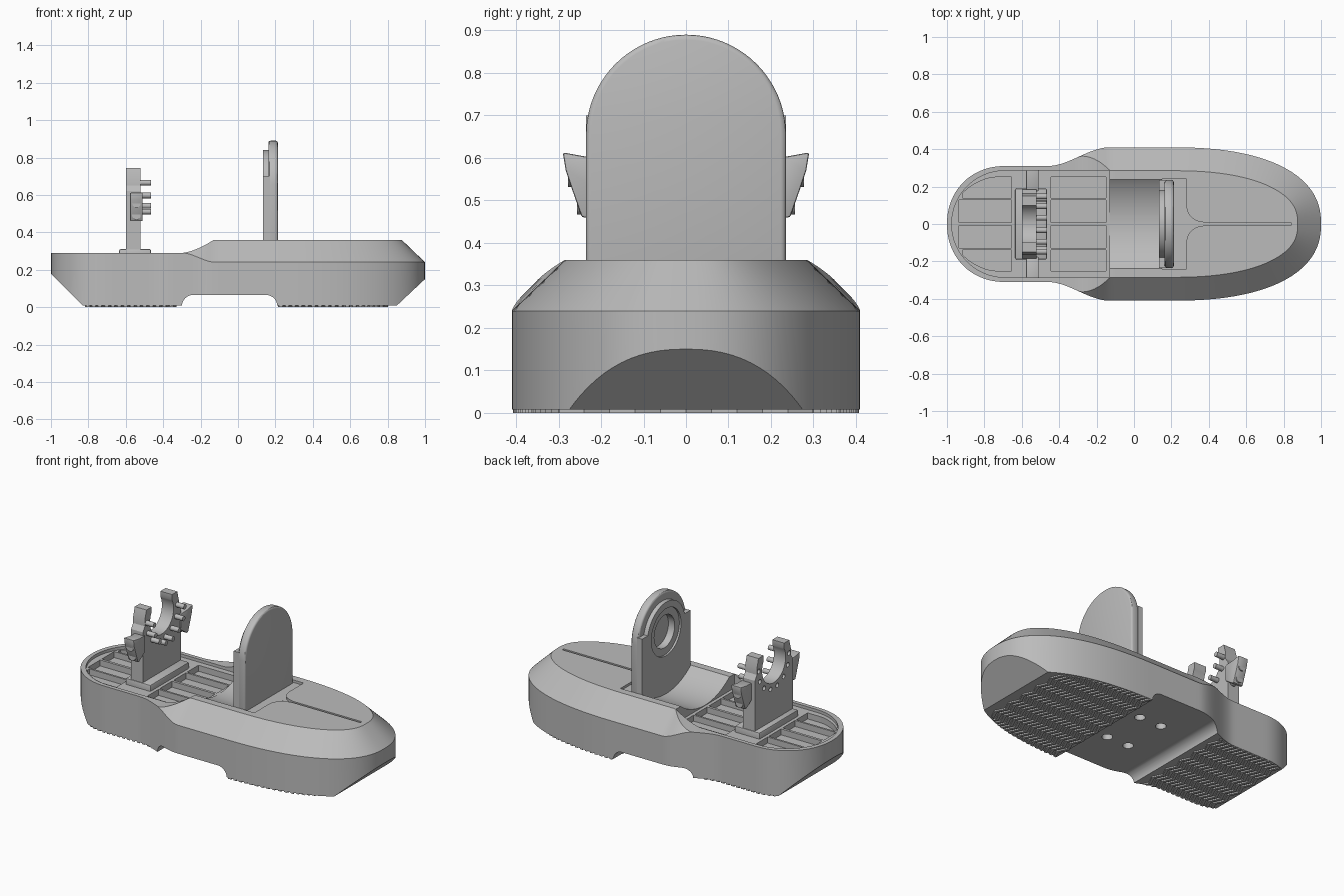
import bpy, bmesh
from math import sin, cos, pi, radians

if "Cube" in bpy.data.objects:
    bpy.data.objects.remove(bpy.data.objects["Cube"], do_unlink=True)

grey = bpy.data.materials.new("plain grey")
grey.use_nodes = True
grey.diffuse_color = (0.5, 0.5, 0.5, 1)
grey.node_tree.nodes["Principled BSDF"].inputs["Base Color"].default_value = (0.5, 0.5, 0.5, 1)


def finish(name, bm):
    bmesh.ops.recalc_face_normals(bm, faces=bm.faces)
    mesh = bpy.data.meshes.new(name)
    bm.to_mesh(mesh)
    bm.free()
    mesh.materials.append(grey)
    obj = bpy.data.objects.new(name, mesh)
    bpy.context.collection.objects.link(obj)
    return obj


def activate(obj):
    bpy.ops.object.select_all(action='DESELECT')
    obj.select_set(True)
    bpy.context.view_layer.objects.active = obj


def prism(name, pts, axis, lo, hi):
    """Extrude a 2D outline along x (y,z points), y (x,z points) or z (x,y points)."""
    place = {'x': lambda u, v, w: (w, u, v), 'y': lambda u, v, w: (u, w, v),
             'z': lambda u, v, w: (u, v, w)}[axis]
    bm = bmesh.new()
    a, b = [[bm.verts.new(place(u, v, w)) for u, v in pts] for w in (lo, hi)]
    bm.faces.new(a)
    bm.faces.new(b)
    for i in range(len(pts)):
        j = (i + 1) % len(pts)
        bm.faces.new((a[i], a[j], b[j], b[i]))
    return finish(name, bm)


def arc(u, v, r, start, end, n=24):
    return [(u + r * cos(radians(start + (end - start) * i / n)),
             v + r * sin(radians(start + (end - start) * i / n))) for i in range(n + 1)]


def disc(name, u, v, r, axis, lo, hi, n=32):
    return prism(name, arc(u, v, r, 0, 360, n)[:-1], axis, lo, hi)


def mirrored(half):
    return half + [(-u, v) for u, v in reversed(half)]


def cut(obj, *cutters):
    activate(obj)
    for c in cutters:
        c.hide_render = True
        mod = obj.modifiers.new("cut", 'BOOLEAN')
        mod.operation = 'DIFFERENCE'
        mod.solver = 'EXACT'
        mod.object = c
        bpy.ops.object.modifier_apply(modifier=mod.name)
        bpy.data.objects.remove(c, do_unlink=True)


def bevel(obj, width, segments=3):
    activate(obj)
    mod = obj.modifiers.new("round", 'BEVEL')
    mod.width, mod.segments, mod.angle_limit = width, segments, radians(40)
    bpy.ops.object.modifier_apply(modifier=mod.name)


def smoothstep(x, a, b):
    t = min(max((x - a) / (b - a), 0), 1)
    return t * t * (3 - 2 * t)


# Half width of the base along its length
def half_width(x):
    if x < -0.69:
        return 0.31 * max(0, 1 - (abs(x + 0.69) / 0.31) ** 2.1) ** (1 / 2.1)
    if x < 0.2:
        return 0.31 + 0.1 * smoothstep(x, -0.46, -0.13)
    return 0.41 * max(0, 1 - ((x - 0.2) / 0.8) ** 2.35) ** (1 / 2.35)


# Base shell: wall, shoulder and chamfer, capped with flat cross strips
tail = [-0.69 - 0.31 * cos(pi / 2 * i / 20) for i in range(20)]
middle = [-0.69 + 0.89 * i / 50 for i in range(50)]
nose = [0.2 + 0.8 * sin(pi / 2 * i / 32) for i in range(33)]
side = [(x, half_width(x)) for x in tail + middle + nose]
side[0], side[-1] = (-1, 0), (1, 0)


def section(i):
    x, y = side[i]
    if i in (0, len(side) - 1):
        nx, ny = (1 if i else -1), 0
    else:
        (x0, y0), (x1, y1) = side[i - 1], side[i + 1]
        d = ((x1 - x0) ** 2 + (y1 - y0) ** 2) ** 0.5
        nx, ny = (y0 - y1) / d, (x1 - x0) / d
    f = smoothstep(x, -0.3, -0.12)
    inset = 0.125 * f
    return ((x, y, 0.008), (x, y, 0.29 - 0.05 * f),
            (x - nx * inset, max(y - ny * inset, 0), 0.29 + 0.07 * f))


bm = bmesh.new()
cols = []
for i in range(len(side)):
    pts = section(i)
    left = [bm.verts.new(p) for p in pts]
    end = i in (0, len(side) - 1)
    right = left if end else [bm.verts.new((x, -y, z)) for x, y, z in pts]
    cols.append((left, right))
for (l0, r0), (l1, r1) in zip(cols, cols[1:]):
    quads = [(s0[k], s1[k], s1[k + 1], s0[k + 1]) for s0, s1 in ((l0, l1), (r0, r1)) for k in (0, 1)]
    quads += [(l0[k], l1[k], r1[k], r0[k]) for k in (0, 2)]
    for q in quads:
        bm.faces.new(list(dict.fromkeys(q)))
bmesh.ops.remove_doubles(bm, verts=bm.verts, dist=0.0002)
base = finish("base", bm)

# Sloped ends and the arched channel underneath
cut(base,
    prism("tail_cutter", [(-1.1, 0.28), (-0.82, 0), (-0.82, -0.1), (-1.1, -0.1)], 'y', -1, 1),
    prism("nose_cutter", [(1.1, 0.244), (0.84, 0), (0.84, -0.1), (1.1, -0.1)], 'y', -1, 1),
    prism("channel_cutter", [(-0.3, -0.1)] + arc(-0.24, 0.005, 0.06, 180, 90, 8)
          + arc(0.15, 0.005, 0.06, 90, 0, 8) + [(0.21, -0.1)], 'y', -1, 1))
cut(base, *[disc("screw_hole", x, y, 0.03, 'z', 0, 0.11, 24)
            for x in (-0.075, 0.075) for y in (-0.14, 0.14)])

# Tray with a thin rim
rim = [(-0.975 + 0.285 * (1 - cos(pi / 2 * i / 16)), 0.285 * sin(pi / 2 * i / 16)) for i in range(17)]
tray = rim + [(-0.13, 0.285), (-0.13, -0.285)] + [(x, -y) for x, y in reversed(rim[1:])]
cut(base, prism("tray_cutter", tray, 'z', 0.272, 1))

# Pockets between the ribs
pockets = []
for lo, hi in ((0.008, 0.128), (0.14, 0.25)):
    for s in (1, -1):
        pockets.append(prism("pocket_cutter", [(-0.445, s * lo), (-0.15, s * lo), (-0.15, s * hi),
                                               (-0.445, s * hi)], 'z', 0.235, 1))
        edge = [(-0.935 + 0.28 * i / 16) for i in range(17)]
        curve = [(x, min(hi, half_width(x) - 0.055)) for x in edge]
        curve = [p for p in curve if p[1] > lo + 0.005]
        pts = [(curve[0][0], s * lo), (edge[-1], s * lo)] + [(x, s * y) for x, y in reversed(curve)]
        pockets.append(prism("pocket_cutter", pts, 'z', 0.235, 1))
cut(base, *pockets)

# Saddle trough, stepped deck recess and centre slit
flare = [(0.15, 0.24), (0.28, 0.24)] + arc(0.37, 0.1, 0.09, 180, 270, 10)
cut(base,
    disc("trough_cutter", 0, 0.655, 0.38, 'x', -0.2, 0.15, 96),
    prism("recess_cutter", flare + [(x, -y) for x, y in reversed(flare)], 'z', 0.345, 1),
    prism("slit_cutter", [(0.3, 0.007), (0.84, 0.007), (0.84, -0.007), (0.3, -0.007)], 'z', 0.34, 1))

# Zigzag tread bars on both feet
bm = bmesh.new()
pitch, amp, wave, width = 0.034, 0.028, 0.12, 0.018
for start, stop in ((-0.82, -0.3), (0.21, 0.84)):
    count = int((stop - start - amp) / pitch)
    for k in range(count):
        x0 = start + 0.003 + k * pitch
        w = min(half_width(x0), half_width(x0 + amp + width)) - 0.002
        n = int(w / (wave / 2))
        ys = [-w] + [j * wave / 2 for j in range(-n, n + 1)] + [w]
        rows = []
        for y in ys:
            x = x0 + amp * abs((y / wave) % 1 * 2 - 1)
            rows.append([bm.verts.new(p) for p in ((x, y, 0), (x + width, y, 0),
                                                   (x + width, y, 0.012), (x, y, 0.012))])
        for a, b in zip(rows, rows[1:]):
            for m in range(4):
                bm.faces.new((a[m], a[(m + 1) % 4], b[(m + 1) % 4], b[m]))
        bm.faces.new(rows[0])
        bm.faces.new(rows[-1])
tread = finish("tread", bm)

# Tall arched plate with a narrower front layer and a round socket
centre = 0.655
plate = prism("arched_plate", [(0.235, 0.27)] + arc(0, centre, 0.235, 0, 180, 40) + [(-0.235, 0.27)],
              'x', 0.162, 0.213)
bevel(plate, 0.012)
layer = prism("arched_plate_front", mirrored([(0.235, 0.27), (0.235, 0.7)]
              + arc(0, centre, 0.185, 14, 90, 20)[:-1]), 'x', 0.135, 0.17)
cut(layer, disc("ring_cutter", 0, centre, 0.145, 'x', 0.1, 0.147, 48),
    disc("socket_cutter", 0, centre, 0.1, 'x', 0.1, 0.2, 48))
cut(plate, disc("socket_cutter", 0, centre, 0.1, 'x', 0.1, 0.19, 48))

# Forked post on its foot
foot = prism("post_foot", mirrored([(0.19, 0.24), (0.19, 0.31)]), 'x', -0.635, -0.465)
bevel(foot, 0.008, 2)
post = prism("forked_post", mirrored([(0.185, 0.3), (0.185, 0.62), (0.165, 0.65), (0.165, 0.69),
             (0.15, 0.745), (0.1, 0.745)] + arc(0, centre, 0.115, 30, -90, 20)[:-1]),
             'x', -0.6, -0.52)
spots = [(0.148 * sin(radians(s * a)), centre - 0.148 * cos(radians(a)))
         for a in (13, 40, 67, 94) for s in (1, -1)]
cut(post, *[disc("hole_cutter", y, z, 0.014, 'x', -0.7, -0.57, 16) for y, z in spots])
pegs = [disc("peg", y, z, 0.015, 'x', -0.53, -0.465, 16) for y, z in spots]

# Side wings with round studs
wings = []
for s, word in ((1, "left"), (-1, "right")):
    outline = [(0.175, 0.6), (0.235, 0.603), (0.29, 0.613), (0.283, 0.57), (0.266, 0.52),
               (0.245, 0.46), (0.232, 0.46), (0.175, 0.5)]
    wing = prism(word + "_wing", [(s * y, z) for y, z in outline], 'x', -0.577, -0.51)
    bevel(wing, 0.005, 2)
    wings.append(wing)
    for y, z in ((0.278, 0.555), (0.257, 0.49)):
        wings.append(disc(word + "_wing_stud", -0.543, z, 0.023, 'y', s * 0.2, s * y, 24))

for obj in [base, plate, layer, foot, post] + pegs + wings:
    activate(obj)
    bpy.ops.object.shade_smooth_by_angle(angle=radians(30))
